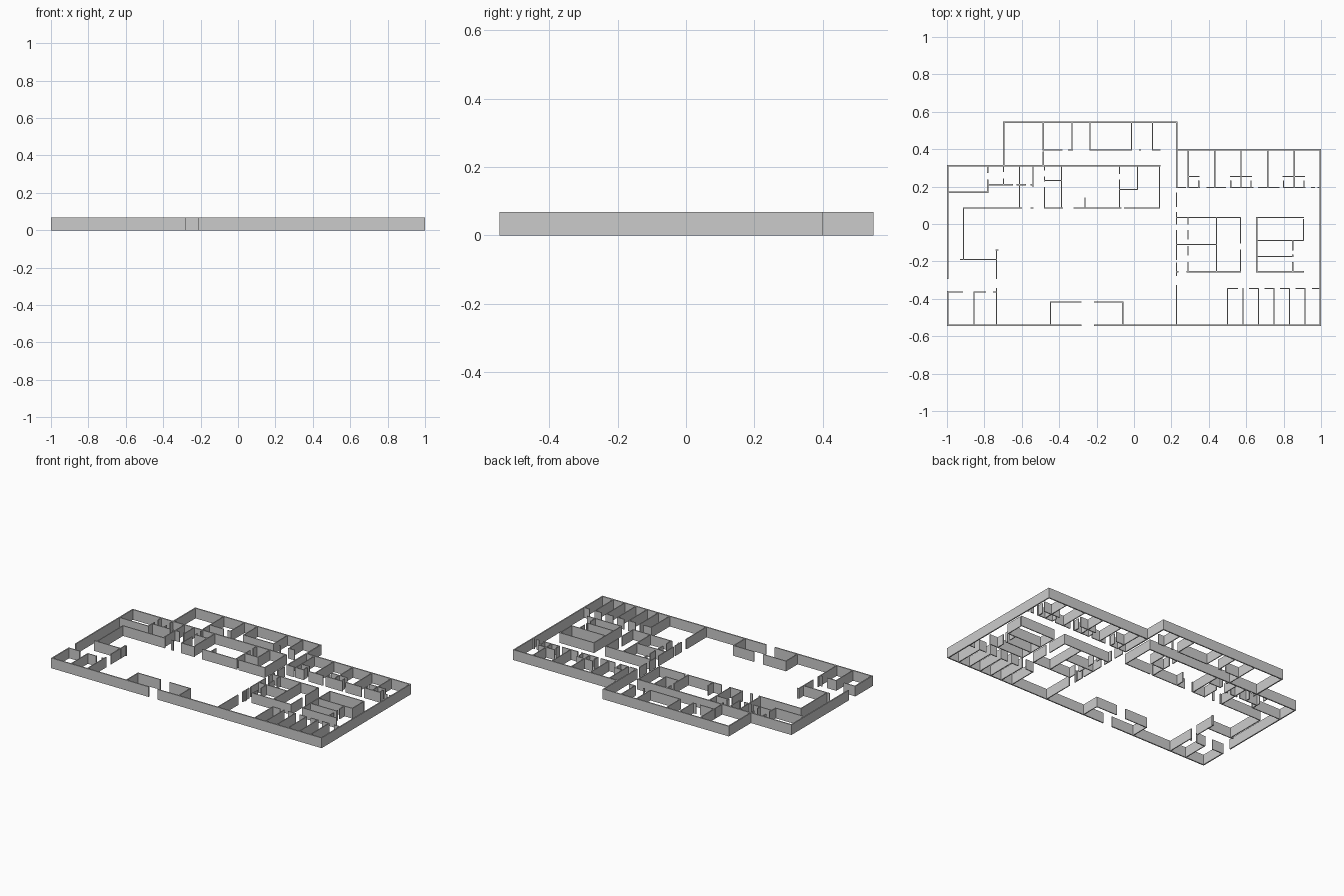
import bpy, bmesh
from mathutils import Matrix

HEIGHT = 0.068


def wall_group(name, rows=(), cols=(), t=0.006):
    """rows: (y, x0, x1, x0, x1...) walls along x; cols: (x, y0, y1, ...) walls along y."""
    bm = bmesh.new()
    for lines, along_x in ((rows, True), (cols, False)):
        for c, *ends in lines:
            for a, b in zip(ends[::2], ends[1::2]):
                mid, size = (a + b) / 2, abs(b - a) + t
                pos = (mid, c, HEIGHT / 2) if along_x else (c, mid, HEIGHT / 2)
                dim = (size, t, HEIGHT) if along_x else (t, size, HEIGHT)
                m = Matrix.Translation(pos) @ Matrix.Diagonal((*dim, 1))
                bmesh.ops.create_cube(bm, size=1, matrix=m)
    mesh = bpy.data.meshes.new(name)
    bm.to_mesh(mesh)
    bm.free()
    obj = bpy.data.objects.new(name, mesh)
    bpy.context.collection.objects.link(obj)
    return obj


# Outer shell with front entrance and west side door
wall_group("outer_walls",
           rows=[(-0.541, -0.996, -0.284, -0.21, 0.996),
                 (0.396, 0.228, 0.996),
                 (0.545, -0.697, 0.228),
                 (0.311, -0.996, 0.137)],
           cols=[(-0.996, -0.541, -0.363, -0.29, 0.311),
                 (0.996, -0.541, 0.396),
                 (-0.697, 0.311, 0.545),
                 (0.228, 0.2, 0.545)], t=0.008)

# Spine wall between the hall and the east wing
wall_group("spine_wall",
           cols=[(0.228, 0.165, 0.095, 0.06, 0.0, -0.035, -0.19, -0.21, -0.275, -0.33, -0.541)])

# Back row of rooms
wall_group("north_room_walls",
           rows=[(0.396, -0.485, -0.385, -0.35, -0.33, -0.235, -0.015, 0.03, 0.035, 0.1, 0.14)],
           cols=[(x, 0.396, 0.545) for x in (-0.485, -0.332, -0.236, -0.014, 0.099)]
           + [(-0.485, 0.31, 0.385)])

# Service block behind the hall
wall_group("service_block_walls",
           rows=[(0.086, -0.91, -0.602, -0.55, -0.54, -0.478, -0.382, -0.32, -0.07, -0.05, 0.137),
                 (0.232, -0.478, -0.388),
                 (0.184, -0.076, 0.018),
                 (0.21, -0.78, -0.65, -0.625, -0.58, -0.55, -0.54),
                 (0.17, -0.996, -0.78)],
           cols=[(0.137, 0.086, 0.311),
                 (-0.612, 0.086, 0.311),
                 (-0.541, 0.2, 0.311),
                 (-0.478, 0.086, 0.195, 0.23, 0.25, 0.29, 0.311),
                 (-0.388, 0.086, 0.311),
                 (-0.262, 0.086, 0.14),
                 (-0.077, 0.086, 0.235, 0.27, 0.311),
                 (0.019, 0.184, 0.311),
                 (-0.782, 0.17, 0.235, 0.275, 0.311),
                 (-0.697, 0.21, 0.24, 0.28, 0.311)])

# West corridor and corner rooms
wall_group("west_room_walls",
           rows=[(-0.189, -0.928, -0.735),
                 (-0.14, -0.737, -0.728),
                 (-0.363, -0.996, -0.917, -0.855, -0.795, -0.75, -0.737)],
           cols=[(-0.911, -0.189, 0.086),
                 (-0.736, -0.29, -0.14, -0.345, -0.541),
                 (-0.856, -0.541, -0.363)])

# Entrance lobby
wall_group("lobby_walls",
           rows=[(-0.417, -0.447, -0.284, -0.21, -0.06)],
           cols=[(x, -0.541, -0.417) for x in (-0.447, -0.06)])

# North-east rooms with small closets
wall_group("northeast_room_walls",
           rows=[(0.195, 0.228, 0.275, 0.29, 0.35, 0.39, 0.49, 0.52, 0.635,
                  0.665, 0.775, 0.805, 0.915, 0.95, 0.965, 0.985, 0.996),
                 (0.254, 0.29, 0.348, 0.515, 0.628, 0.797, 0.91)],
           cols=[(x, 0.195, 0.396) for x in (0.29, 0.432, 0.573, 0.715, 0.857)]
           + [(x, 0.195, 0.23) for x in (0.346, 0.517, 0.626, 0.8, 0.908)])

# Central east rooms
wall_group("east_core_walls",
           rows=[(0.035, 0.228, 0.57),
                 (-0.109, 0.228, 0.441),
                 (-0.255, 0.228, 0.235, 0.285, 0.57)],
           cols=[(0.57, 0.035, -0.1, -0.14, -0.255),
                 (0.441, 0.035, -0.255),
                 (0.288, 0.035, -0.0, -0.035, -0.08, -0.12, -0.165, -0.205, -0.255)])
wall_group("east_island_walls",
           rows=[(0.035, 0.656, 0.907),
                 (-0.088, 0.656, 0.907),
                 (-0.174, 0.656, 0.849),
                 (-0.255, 0.656, 0.907)],
           cols=[(0.656, 0.035, -0.255),
                 (0.907, 0.025, -0.088),
                 (0.849, -0.088, -0.14, -0.165, -0.174, -0.205, -0.255)])

# South-east row of identical offices
office_x = [0.499 + 0.083 * i for i in range(6)]
wall_group("southeast_office_walls",
           rows=[(-0.345, 0.499, 0.552)]
           + [(-0.345, x + 0.035, x + 0.083) for x in office_x[1:5]]
           + [(-0.345, 0.955, 0.996)],
           cols=[(x, -0.541, -0.345) for x in office_x])
